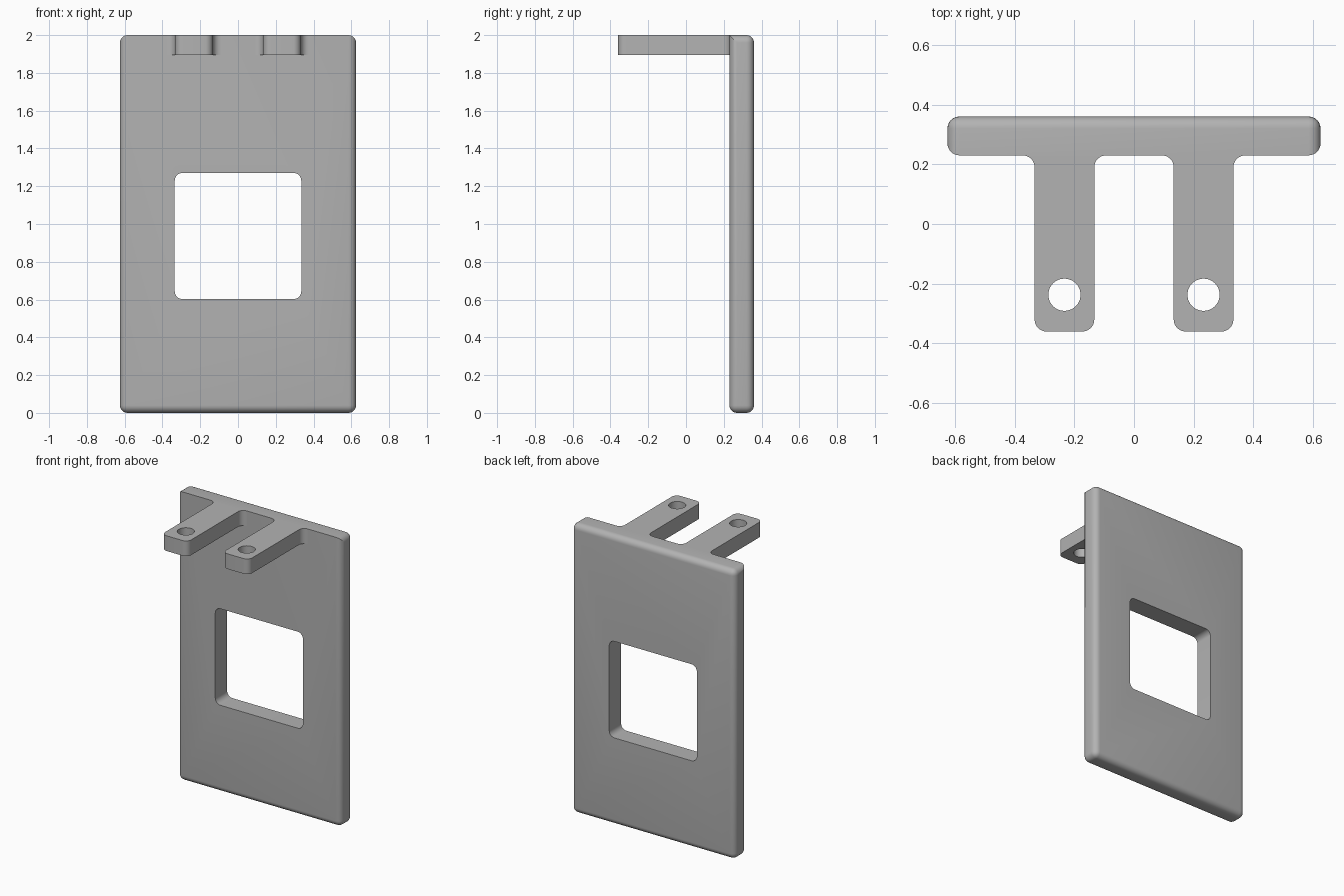
import bpy, bmesh, math
from mathutils import Vector

if "Cube" in bpy.data.objects:
    bpy.data.objects.remove(bpy.data.objects["Cube"])

R = 0.04
grey = bpy.data.materials.new("plain grey")
grey.diffuse_color = (0.45, 0.45, 0.45, 1)
grey.use_nodes = True
grey.node_tree.nodes["Principled BSDF"].inputs["Base Color"].default_value = grey.diffuse_color


def arc(cx, cy, r, a0, a1, n=8):
    return [(cx + r * math.cos(math.radians(a0 + (a1 - a0) * i / n)),
             cy + r * math.sin(math.radians(a0 + (a1 - a0) * i / n))) for i in range(n + 1)]


def make_object(name, bm):
    bmesh.ops.recalc_face_normals(bm, faces=bm.faces)
    me = bpy.data.meshes.new(name)
    bm.to_mesh(me)
    bm.free()
    me.materials.append(grey)
    ob = bpy.data.objects.new(name, me)
    bpy.context.collection.objects.link(ob)
    return ob


def activate(ob):
    bpy.ops.object.select_all(action='DESELECT')
    ob.select_set(True)
    bpy.context.view_layer.objects.active = ob


def prism(name, loops, place, depth):
    """Fill closed loops (later loops are holes) and extrude along depth."""
    bm = bmesh.new()
    for loop in loops:
        vs = [bm.verts.new(place(*p)) for p in loop]
        for i, v in enumerate(vs):
            bm.edges.new((v, vs[(i + 1) % len(vs)]))
    bmesh.ops.triangle_fill(bm, use_beauty=True, use_dissolve=False, edges=bm.edges[:])
    ext = bmesh.ops.extrude_face_region(bm, geom=bm.faces[:])
    bmesh.ops.translate(bm, vec=Vector(depth),
                        verts=[g for g in ext['geom'] if isinstance(g, bmesh.types.BMVert)])
    return make_object(name, bm)


# Upright plate: every edge rounded except the top front one
bm = bmesh.new()
bmesh.ops.create_cube(bm, size=1)
for v in bm.verts:
    v.co = (v.co.x * 1.25, 0.295 + v.co.y * 0.13, 1 + v.co.z * 2)
edges = [e for e in bm.edges
         if not all(v.co.z > 1.9 and v.co.y < 0.25 for v in e.verts)]
bmesh.ops.bevel(bm, geom=edges, offset=R, segments=6, profile=0.5, affect='EDGES')
plate = make_object("upright_plate", bm)

# Window cut through the plate
x, z0, z1 = 0.335, 0.603, 1.27
window = (arc(x - R, z1 - R, R, 0, 90) + arc(-x + R, z1 - R, R, 90, 180)
          + arc(-x + R, z0 + R, R, 180, 270) + arc(x - R, z0 + R, R, 270, 360))
cutter = prism("window_cutter", [window], lambda a, b: (a, 0.1, b), (0, 0.5, 0))
cutter.hide_render = True
activate(plate)
mod = plate.modifiers.new("window", 'BOOLEAN')
mod.operation = 'DIFFERENCE'
mod.solver = 'EXACT'
mod.object = cutter
bpy.ops.object.modifier_apply(modifier=mod.name)
bpy.data.objects.remove(cutter)

# Two drilled arms with rounded ends, flared where they meet the plate
front, back, half = -0.36, 0.23, 0.1
outline = (arc(half + R, back - R, R, 90, 180)
           + arc(half - R, front + R, R, 0, -90)
           + arc(-half + R, front + R, R, 270, 180)
           + arc(-half - R, back - R, R, 0, 90))
hole = arc(0, -0.237, 0.054, 0, 360, 40)[:-1]
arms = []
for side, cx in (("left", -0.233), ("right", 0.233)):
    arms.append(prism(side + "_arm", [outline, hole],
                      lambda a, b: (a + cx, b, 1.895), (0, 0, 0.105)))

for ob in [plate] + arms:
    activate(ob)
    bpy.ops.object.shade_smooth_by_angle(angle=math.radians(30))
